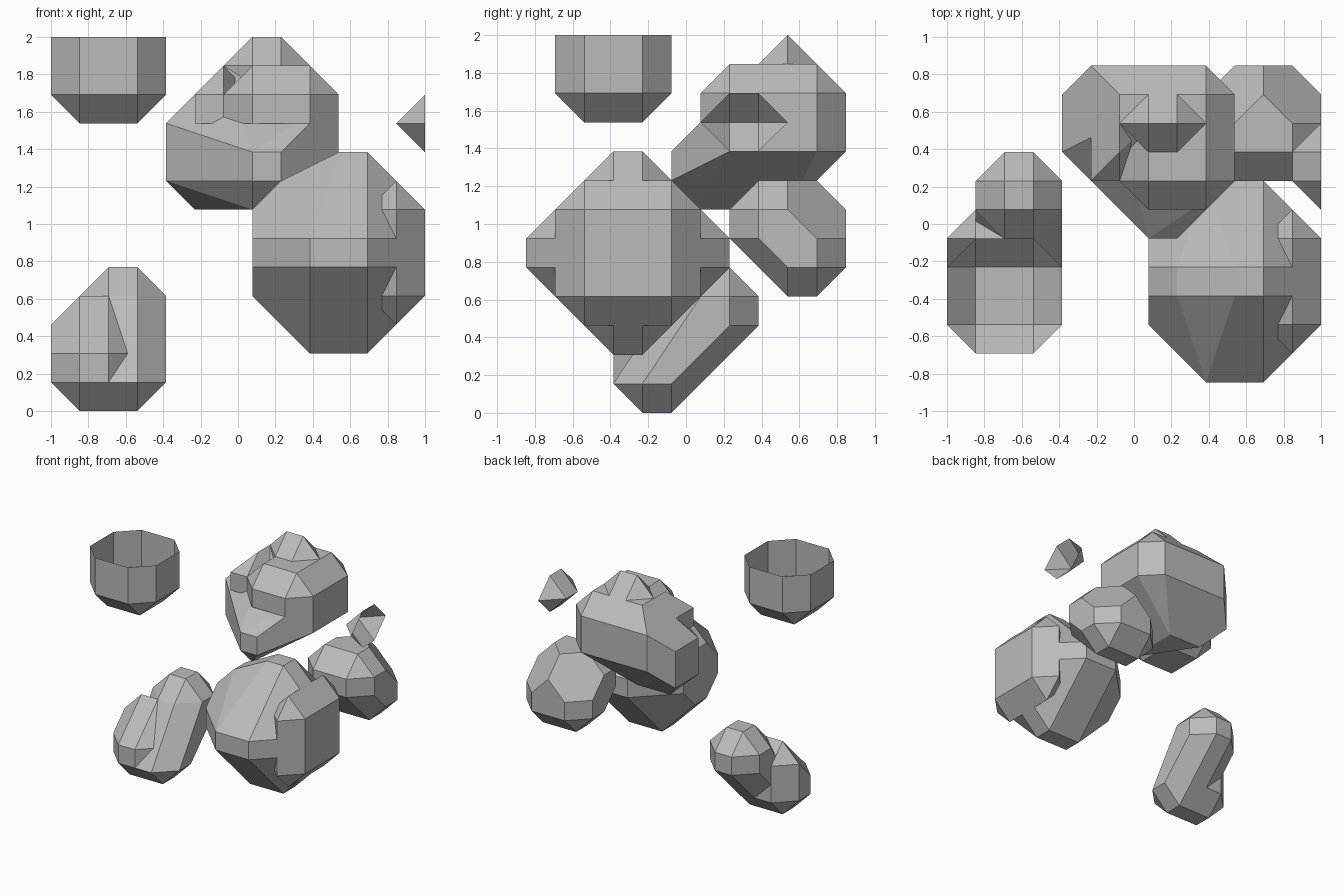
import bpy
import bmesh
from itertools import product
from mathutils import Vector

cube = bpy.data.objects.get("Cube")
if cube:
    bpy.data.objects.remove(cube, do_unlink=True)

STEP = 2 / 13                      # all corners sit on one coarse lattice
ORIGIN = Vector((-1, -5.5 * STEP, 0))

grey = bpy.data.materials.new("plain grey")
grey.use_nodes = True
COLOUR = (0.5, 0.5, 0.5, 1)
grey.diffuse_color = COLOUR
grey.node_tree.nodes["Principled BSDF"].inputs["Base Color"].default_value = COLOUR


def box(us, vs, ws):
    """Every combination of the given lattice coordinates."""
    return [Vector(p) for p in product(us, vs, ws)]


def sweep(us, profile):
    """A side profile of (v, w) points repeated at each u."""
    return [Vector((u, v, w)) for u in us for v, w in profile]


def grow(points):
    """Pad core points by one lattice step along each axis."""
    axes = [Vector(a) for a in ((1, 0, 0), (0, 1, 0), (0, 0, 1))]
    return [p + s * a for p in points for a in axes for s in (-1, 1)]


def hull(name, points, open_axis=None):
    """Faceted convex solid, optionally left open on its far side."""
    bm = bmesh.new()
    for p in {tuple(p) for p in points}:
        bm.verts.new(ORIGIN + Vector(p) * STEP)
    found = bmesh.ops.convex_hull(bm, input=bm.verts)
    spare = {g for g in found["geom_interior"] + found["geom_unused"]
             if isinstance(g, bmesh.types.BMVert)}
    bmesh.ops.delete(bm, geom=list(spare), context="VERTS")
    bmesh.ops.dissolve_limit(bm, angle_limit=0.01, verts=bm.verts, edges=bm.edges)
    bmesh.ops.recalc_face_normals(bm, faces=bm.faces)
    if open_axis is not None:
        caps = [f for f in bm.faces if f.normal[open_axis] > 0.99]
        bmesh.ops.delete(bm, geom=caps, context="FACES")
    mesh = bpy.data.meshes.new(name)
    bm.to_mesh(mesh)
    bm.free()
    mesh.materials.append(grey)
    ob = bpy.data.objects.new(name, mesh)
    bpy.context.collection.objects.link(ob)
    return ob


def merge(base, *extras):
    """Weld extra lumps into the base solid."""
    for extra in extras:
        mod = base.modifiers.new("weld", "BOOLEAN")
        mod.operation = "UNION"
        mod.solver = "EXACT"
        mod.object = extra
        bpy.context.view_layer.objects.active = base
        bpy.ops.object.modifier_apply(modifier=mod.name)
        bpy.data.objects.remove(extra, do_unlink=True)


# Floating octagonal cup, open at the top
rim = [11, 13]
hull("cup", box([0, 4], [2, 4], rim) + box([1, 3], [1, 5], rim)
     + box([1, 3], [2, 4], [10]), open_axis=2)

# Small floating shard, open on its left
hull("shard", box([12], [7, 8], [10]) + box([13], [7, 8], [9, 11])
     + box([13], [6, 9], [10]), open_axis=0)

# Leaning bean made of a low lump and a tall slanted lump
bean = hull("bean", grow(sweep([2, 3], [(4, 1), (5, 1), (7, 3), (7, 4), (6, 4)])))
merge(bean, hull("bean_foot", grow(sweep([1, 2], [(4, 1), (5, 1), (4, 2), (5, 3)]))))

# Large round body with a raised pad on its left side
body = hull("body", box([9, 11], [0, 7], [5, 6]) + box([9, 11], [3, 4], [2])
            + box([10, 11], [3, 4], [9]) + box([8], [3, 4], [8])
            + box([7, 13], [2, 5], [5, 6]) + box([7, 13], [3, 4], [4, 7]))
merge(body, hull("side_pad", grow(box([12], [2, 5], [4, 7]))))

# Upper blob with peak, forehead and brow
head = hull("head", box([4], [8, 10], [8, 10]) + box([5, 9], [11], [9, 11])
            + box([10], [7, 10], [9, 11]) + box([5, 7], [9], [7])
            + box([7], [6], [7]) + box([7, 8], [5], [8, 9])
            + box([6, 9], [9, 10], [12]))
merge(head,
      hull("peak", grow(box([7, 8], [9], [11, 12]))),
      hull("forehead", box([7, 9], [6], [10, 11]) + box([7, 9], [7, 9], [12])
           + box([6, 10], [7, 9], [10, 11])),
      hull("brow", box([5, 6], [7], [10, 11]) + box([6], [8, 9], [12])
           + box([5, 7], [9], [10, 11])))

# Rounded lump behind the body
hull("rear_lump", sweep([9, 13], [(8, 6), (8, 7), (9, 5), (10, 5), (9, 7), (10, 6)])
     + box([10, 12], [8, 9], [8]) + box([11], [10], [8])
     + box([10, 12], [7], [6, 7]) + box([10, 12], [9, 10], [4])
     + box([10, 12], [11], [5, 6]) + box([11], [11], [7]))
